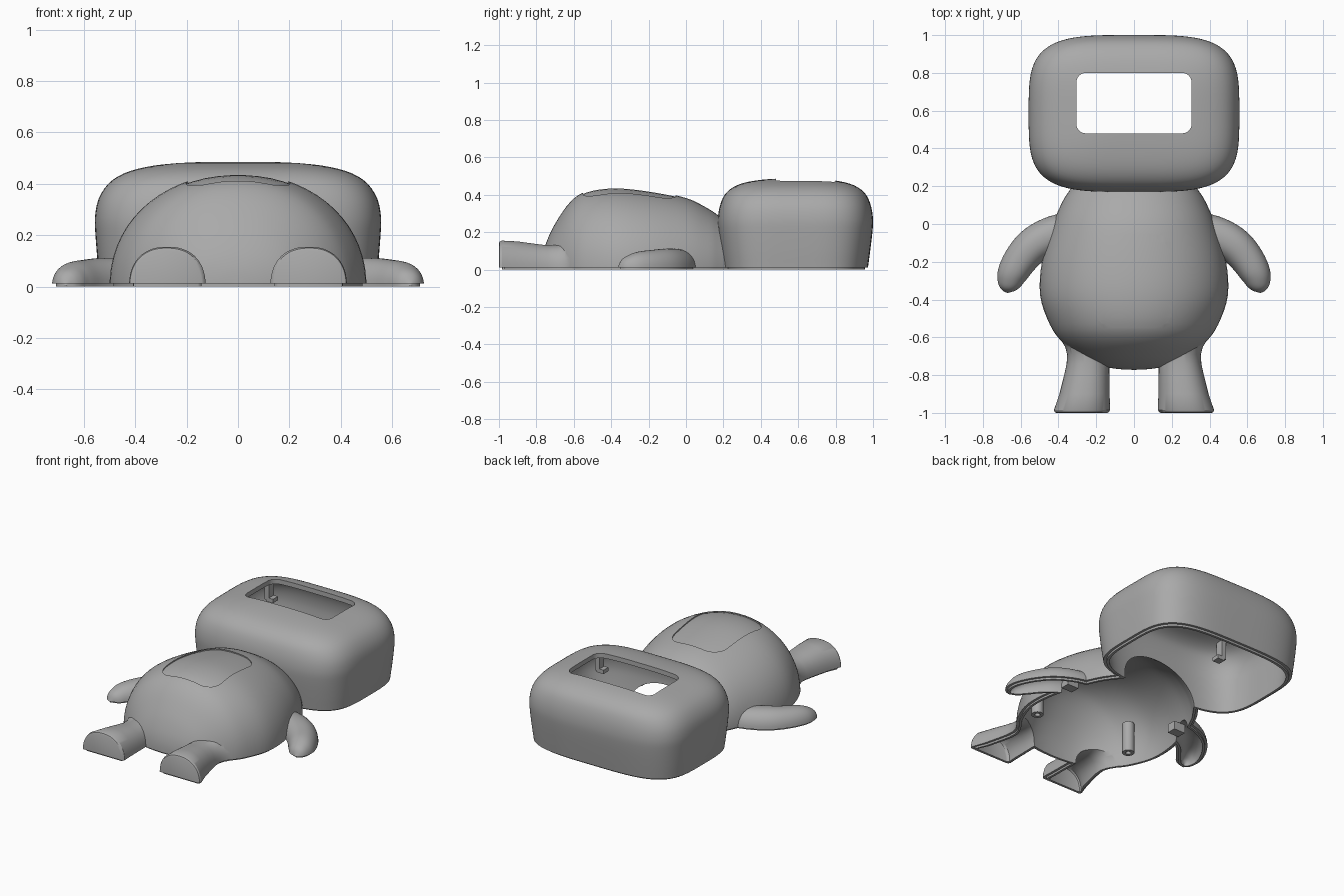
import bpy, bmesh, math
from mathutils import Vector

cube = bpy.data.objects.get("Cube")
if cube:
    bpy.data.objects.remove(cube, do_unlink=True)

grey = bpy.data.materials.new("plain grey")
grey.use_nodes = True
COLOUR = (0.40, 0.40, 0.40, 1)
grey.diffuse_color = COLOUR
grey.node_tree.nodes["Principled BSDF"].inputs["Base Color"].default_value = COLOUR
WALL, LIP = 0.03, 0.012
UP = Vector((0, 0, 1))


def make(name, bm):
    bmesh.ops.recalc_face_normals(bm, faces=bm.faces)
    me = bpy.data.meshes.new(name)
    bm.to_mesh(me)
    bm.free()
    me.materials.append(grey)
    ob = bpy.data.objects.new(name, me)
    bpy.context.collection.objects.link(ob)
    return ob


def boolean(a, b, op):
    mod = a.modifiers.new("cut", 'BOOLEAN')
    mod.operation, mod.solver, mod.object = op, 'EXACT', b
    deps = bpy.context.evaluated_depsgraph_get()
    me = bpy.data.meshes.new_from_object(a.evaluated_get(deps))
    a.modifiers.clear()
    a.data = me
    bpy.data.objects.remove(b, do_unlink=True)
    return a


def spline(rows, steps):
    """Catmull-Rom through rows of numbers."""
    out = []
    for i in range(len(rows) - 1):
        p = [rows[max(i - 1, 0)], rows[i], rows[i + 1], rows[min(i + 2, len(rows) - 1)]]
        for k in range(steps):
            t = k / steps
            out.append([b + t / 2 * (c - a + t * (2*a - 5*b + 4*c - d + t * (3*b - a - 3*c + d)))
                        for a, b, c, d in zip(*p)])
    return out + [list(rows[-1])]


def loft(name, rows, inset=0, steps=4, power=2, side=None, sides=64):
    """Skin rows of (x, y, z, half width, half height); inset moves it inwards."""
    rows = spline(rows, steps) if steps else rows
    bm = bmesh.new()
    rings = []
    for i, row in enumerate(rows):
        lo, hi = rows[max(i - 1, 0)], rows[min(i + 1, len(rows) - 1)]
        path = Vector(hi[:3]) - Vector(lo[:3])
        t = path.normalized()
        u = Vector(side) if side else t.cross(UP).normalized()
        v = UP if abs(t.z) < 0.5 else Vector((0, 1, 0))
        c, ra, rb = Vector(row[:3]), row[3], row[4]
        if inset:
            slope = (hi[3] - lo[3]) / path.length
            n = math.hypot(1, slope)
            c = c + t * slope / n * inset
            ra, rb = max(ra - inset / n, 0.004), max(rb - inset / n, 0.004)
        ring = []
        for k in range(sides):
            a = 2 * math.pi * (k + 0.5) / sides
            ca, sa = math.cos(a), math.sin(a)
            e = 2 / power
            ring.append(bm.verts.new(c + u * ra * math.copysign(abs(ca) ** e, ca)
                                     + v * rb * math.copysign(abs(sa) ** e, sa)))
        rings.append(ring)
    for a, b in zip(rings, rings[1:]):
        for k in range(sides):
            bm.faces.new((a[k], a[k - 1], b[k - 1], b[k]))
    bm.faces.new(rings[0])
    bm.faces.new(rings[-1])
    return make(name, bm)


def prism(name, pts, z0, z1, r=0, axis='z'):
    """Extruded outline with rounded corners."""
    bm = bmesh.new()
    f = bm.faces.new([bm.verts.new((x, y, z0)) for x, y in pts])
    ext = bmesh.ops.extrude_face_region(bm, geom=[f])
    for v in ext["geom"]:
        if isinstance(v, bmesh.types.BMVert):
            v.co.z = z1
    if r:
        edges = [e for e in bm.edges if abs(e.verts[0].co.z - e.verts[1].co.z) > 1e-4]
        bmesh.ops.bevel(bm, geom=edges, offset=r, segments=8, profile=0.5, affect='EDGES')
    if axis == 'x':
        for v in bm.verts:
            v.co = (v.co.z, v.co.x, v.co.y)
    return make(name, bm)


def rect(x0, x1, y0, y1):
    return [(x0, y0), (x1, y0), (x1, y1), (x0, y1)]


def block(name, x, y, sx, sy, z0, z1):
    return prism(name, rect(x - sx / 2, x + sx / 2, y - sy / 2, y + sy / 2), z0, z1)


# Profiles of each part
HEAD = [(-.08, .528, .376), (.025, .539, .39), (.1, .547, .40), (.2, .555, .412), (.27, .557, .415),
        (.34, .543, .404), (.4, .505, .378), (.44, .445, .333), (.465, .36, .27),
        (.48, .25, .18), (.487, .12, .08)]
BODY = [(-.772, .01, .01), (-.766, .1, .075), (-.745, .2, .15), (-.7, .285, .245), (-.62, .385, .36),
        (-.53, .447, .42), (-.38, .497, .441), (-.2, .488, .424), (0, .43, .383), (.12, .378, .325),
        (.18, .34, .285), (.235, .3, .25)]
ARM = [(.3, -.03, .1, .1), (.42, -.055, .1, .11), (.52, -.105, .098, .112), (.59, -.175, .092, .105),
       (.64, -.255, .082, .095), (.66, -.31, .066, .075), (.669, -.345, .042, .05),
       (.672, -.366, .006, .008)]


def body_loft(d):
    rows = [(0, y, 0, r, h) for y, r, h in BODY]
    if d == WALL:
        rows.append((0, .3, 0, .27, .22))
    return loft("body", rows, d, 4, 2.1)


def leg_loft(s, d):
    rows = [(.277, -1 + d, .136), (.277, -.996 + d, .144), (.275, -.985 + d, .149),
            (.262, -.9, .133), (.25, -.8, .12), (.244, -.74, .113), (.24, -.69, .114),
            (.24, -.65, .125), (.24, -.61, .15), (.24, -.57, .17)]
    rows = [(s * x, y, 0, r - d, min(r * 1.04 + .012 * (y > -.95), .157) - d) for x, y, r in rows]
    return loft("leg", rows, 0, 0, 2.3, (1, 0, 0))


def figure(name, d):
    """Whole closed figure, shrunk by d."""
    fig = body_loft(d)
    fig.name = name
    if d == 0:
        # Sunken belly panel
        panel = prism("panel", [(-.207, -.55), (.207, -.55), (.182, -.055), (-.182, -.055)], .3, .6, .1)
        boolean(fig, boolean(panel, body_loft(.007), 'DIFFERENCE'), 'DIFFERENCE')
    head = loft("head", [(0, .585, z, a, b) for z, a, b in HEAD], d, 3, 3.8, (1, 0, 0), 96)
    boolean(fig, head, 'UNION')
    for s in (-1, 1):
        boolean(fig, leg_loft(s, d), 'UNION')
        arm = loft("arm", [(s * x, y, 0, a, b) for x, y, a, b in ARM], d, 4, 2.2, None, 40)
        boolean(fig, arm, 'UNION')
    return fig


# Hollow shell, with the face window joined to the cavity
shell = figure("figure_shell", 0)
cavity = figure("cavity", WALL)
boolean(cavity, prism("window", rect(-.305, .305, .48, .8), .3, .7, .05), 'UNION')
boolean(shell, cavity, 'DIFFERENCE')

# Cable notches in both sides of the head
boolean(shell, prism("notch", rect(.5, .67, -.15, .045), -.8, .8, .025, 'x'), 'DIFFERENCE')

# Stepped rim: trim the outer half of the wall a little higher
step = prism("step", rect(-2, 2, -2, 2), -1, LIP)
boolean(step, figure("rim_lip", WALL / 2), 'DIFFERENCE')
boolean(shell, step, 'DIFFERENCE')

# Slice off everything under the ground plane and close the rim
bm = bmesh.new()
bm.from_mesh(shell.data)
bmesh.ops.remove_doubles(bm, verts=bm.verts, dist=1e-5)
cut = bmesh.ops.bisect_plane(bm, geom=bm.verts[:] + bm.edges[:] + bm.faces[:], dist=1e-6,
                             plane_co=(0, 0, 0), plane_no=UP, clear_inner=True)
rim = [e for e in cut["geom_cut"] if isinstance(e, bmesh.types.BMEdge)]
bmesh.ops.triangle_fill(bm, edges=rim, use_beauty=True, normal=-UP)
bm.to_mesh(shell.data)
bm.free()

parts = [shell]
for s, word in ((-1, "right"), (1, "left")):
    # Hollow screw post under the belly
    post = loft(word + "_screw_post", [(s * .35, -.47, z, .036, .036) for z in (.03, .225)],
                0, 0, 2, (1, 0, 0), 24)
    hole = loft("hole", [(s * .35, -.47, z, .016, .016) for z in (0, .15)], 0, 0, 2, (1, 0, 0), 24)
    parts.append(boolean(post, hole, 'DIFFERENCE'))
    # Shoulder clip
    parts.append(block(word + "_shoulder_clip", s * .41, -.1, .08, .06, .025, .08))
    # Brackets hanging inside the head
    for y, end in ((.36, "lower"), (.85, "upper")):
        parts.append(block(f"{word}_{end}_bracket", s * .37, y, .03, .05, .3, .425))
        parts.append(block(f"{word}_{end}_bracket_foot", s * .35, y, .05, .05, .29, .315))

bpy.ops.object.select_all(action='DESELECT')
for ob in parts:
    ob.select_set(True)
bpy.context.view_layer.objects.active = shell
bpy.ops.object.shade_smooth_by_angle(angle=math.radians(32))
